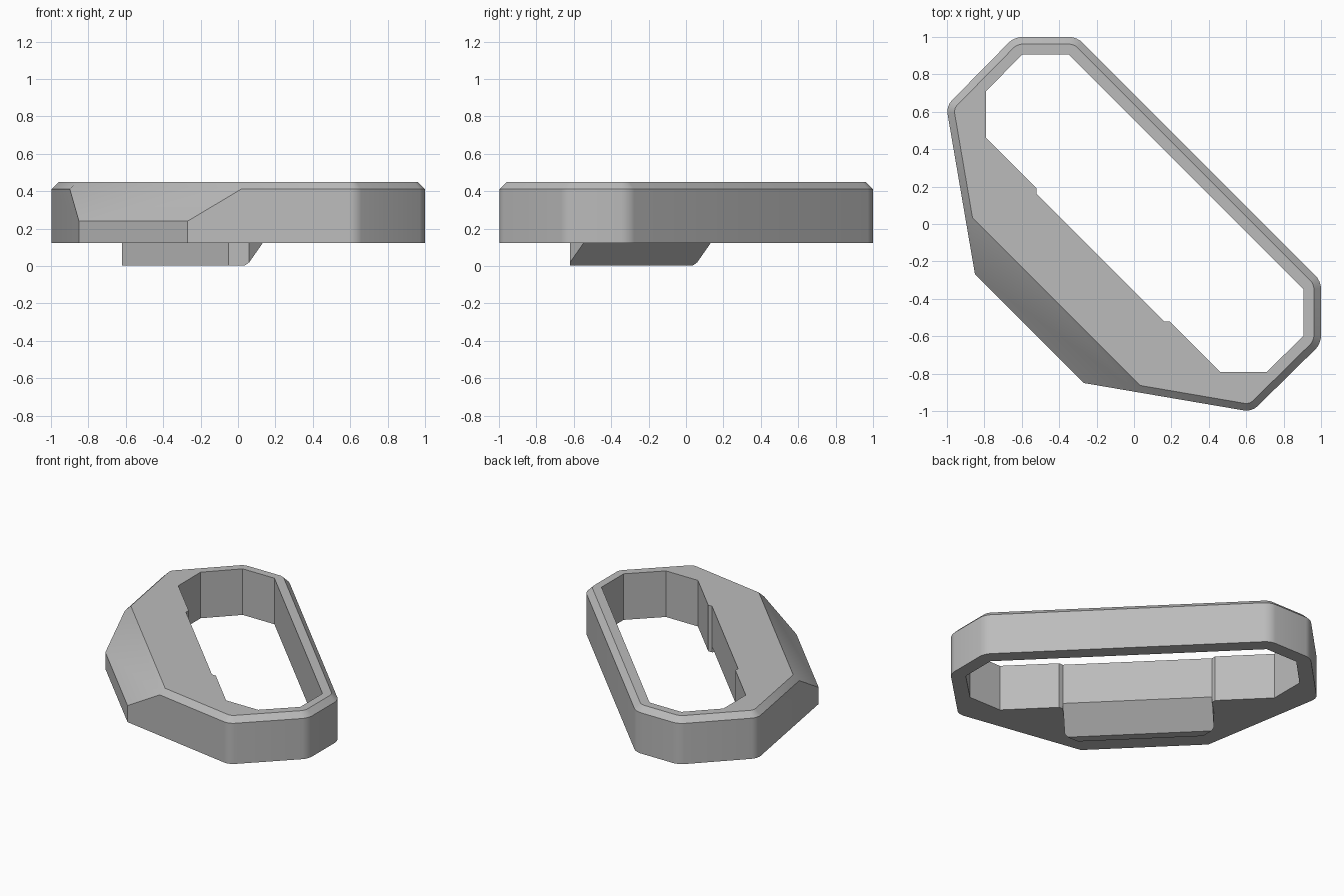
import bpy
import bmesh
from mathutils import Vector

if "Cube" in bpy.data.objects:
    bpy.data.objects.remove(bpy.data.objects["Cube"])

BASE, TOP = 0.123, 0.449

grey = bpy.data.materials.new("matte_grey")
grey.use_nodes = True
grey.diffuse_color = (0.5, 0.5, 0.5, 1)
grey.node_tree.nodes["Principled BSDF"].inputs["Base Color"].default_value = (0.5, 0.5, 0.5, 1)


def mirrored(half):
    """Close a half outline by reflecting it across the diagonal x = y."""
    return half + [(y, x) for x, y in reversed(half)]


def prism(outline, z0, z1):
    bm = bmesh.new()
    face = bm.faces.new([bm.verts.new((x, y, z0)) for x, y in outline])
    grown = bmesh.ops.extrude_face_region(bm, geom=[face])["geom"]
    verts = [g for g in grown if isinstance(g, bmesh.types.BMVert)]
    bmesh.ops.translate(bm, verts=verts, vec=(0, 0, z1 - z0))
    bmesh.ops.recalc_face_normals(bm, faces=bm.faces)
    return bm


def slice_off(bm, point, normal):
    """Remove everything on the normal side of a plane and cap the cut."""
    geom = bm.verts[:] + bm.edges[:] + bm.faces[:]
    cut = bmesh.ops.bisect_plane(bm, geom=geom, plane_co=point,
                                 plane_no=Vector(normal).normalized(), clear_outer=True)
    edges = [g for g in cut["geom_cut"] if isinstance(g, bmesh.types.BMEdge)]
    bmesh.ops.contextual_create(bm, geom=edges)
    bmesh.ops.recalc_face_normals(bm, faces=bm.faces)


def make_object(name, bm):
    mesh = bpy.data.meshes.new(name)
    bm.to_mesh(mesh)
    bm.free()
    mesh.materials.append(grey)
    obj = bpy.data.objects.new(name, mesh)
    bpy.context.collection.objects.link(obj)
    return obj


def activate(obj):
    bpy.ops.object.select_all(action="DESELECT")
    obj.select_set(True)
    bpy.context.view_layer.objects.active = obj


def carve(obj, cutter):
    mod = obj.modifiers.new("carve", "BOOLEAN")
    mod.operation, mod.solver, mod.object = "DIFFERENCE", "EXACT", cutter
    activate(obj)
    bpy.ops.object.modifier_apply(modifier=mod.name)
    bpy.data.objects.remove(cutter)


# Frame block: round the upright corners, except the two at the front
outer = mirrored([(-0.27, -0.85), (0.63, -1.004), (1, -0.64), (1, -0.305)])
bm = prism(outer, BASE, TOP)
uprights = [e for e in bm.edges
            if abs(e.verts[0].co.z - e.verts[1].co.z) > 0.1
            and e.verts[0].co.x + e.verts[0].co.y > -1]
bmesh.ops.bevel(bm, geom=uprights, offset=0.04, offset_type="OFFSET",
                segments=4, profile=0.5, affect="EDGES")

# Chamfer along the top rim
rim = [e for e in bm.edges if all(v.co.z > TOP - 0.001 for v in e.verts)]
bmesh.ops.bevel(bm, geom=rim, offset=0.038, offset_type="OFFSET",
                segments=1, affect="EDGES")

# Broad slope across the front
slice_off(bm, (-0.56, -0.56, 0.24), (-1, -1, 1.39))
frame = make_object("frame", bm)

# Opening, with a shallow recess in the middle of the thick side
opening = mirrored([(0.16, -0.52), (0.19, -0.52), (0.46, -0.79),
                    (0.71, -0.79), (0.907, -0.598), (0.907, -0.35)])
carve(frame, make_object("opening_cutter", prism(opening, 0, 0.6)))

# Slanted undercut that continues the inner face of the tab
slant_point, slant_normal = Vector((-0.21, -0.21, 0.12)), Vector((1, 1, -1.4))
undercut = mirrored([(0.04, -0.64), (0.17, -0.51)])
bm = prism(undercut, 0, 0.2)
slice_off(bm, slant_point, -slant_normal)
carve(frame, make_object("undercut_cutter", bm))

# Tab under the thick side
tab_outline = mirrored([(-0.05, -0.62), (0.06, -0.62), (0.134, -0.546)])
bm = prism(tab_outline, 0.003, BASE)
slice_off(bm, slant_point, slant_normal)
tab = make_object("mounting_tab", bm)

for part in (frame, tab):
    activate(part)
    bpy.ops.object.shade_smooth_by_angle(angle=0.5)
